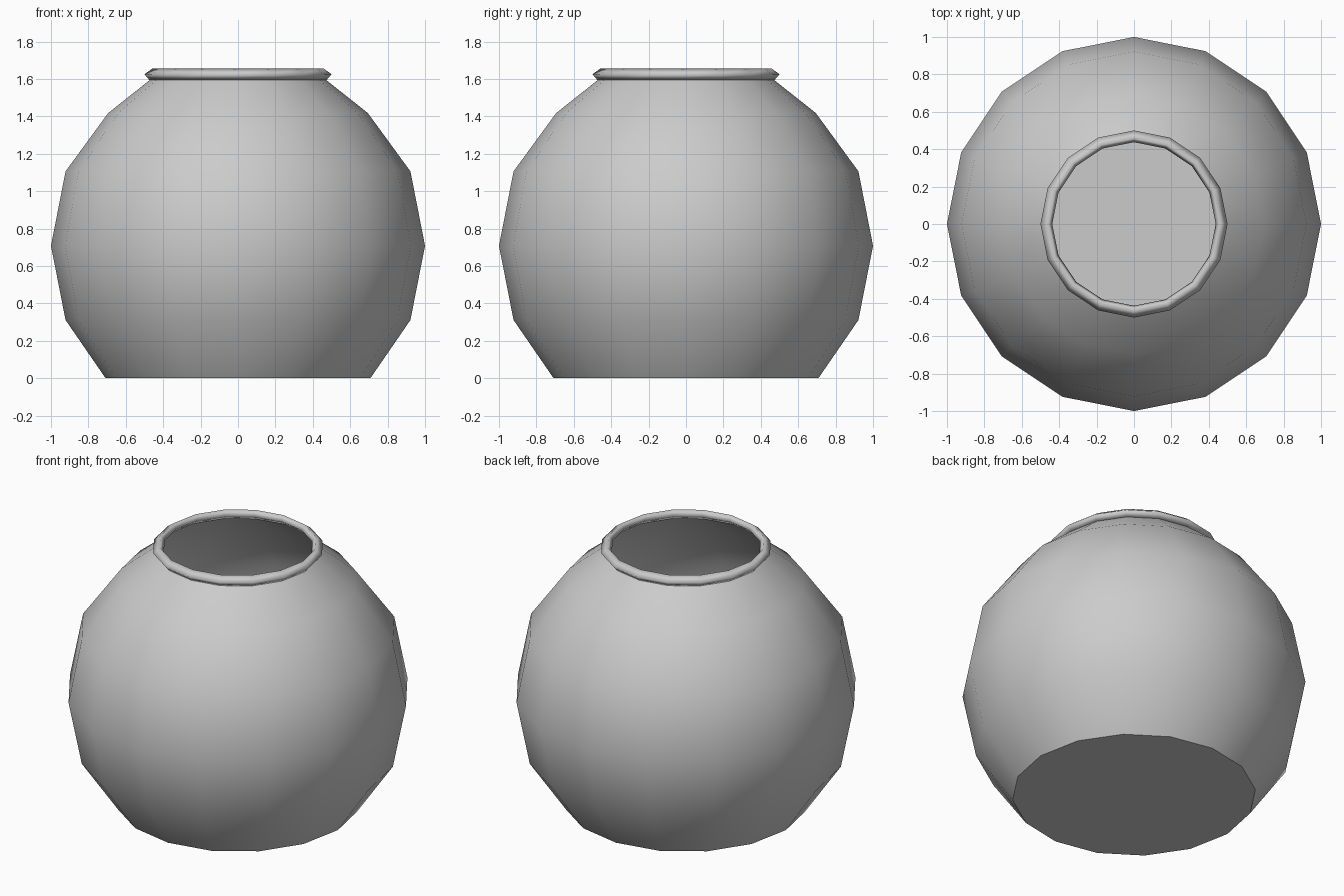
import bpy, bmesh, math

if "Cube" in bpy.data.objects:
    bpy.data.objects.remove(bpy.data.objects["Cube"])

SIDES = 16


def lathe(name, profile, closed=False, cap_bottom=False, angle=180):
    """Spin an (r, z) profile around z with SIDES facets."""
    bm = bmesh.new()
    rings = []
    for r, z in profile:
        rings.append([bm.verts.new((r * math.cos(2 * math.pi * i / SIDES),
                                    r * math.sin(2 * math.pi * i / SIDES), z))
                      for i in range(SIDES)])
    pairs = list(zip(rings, rings[1:]))
    if closed:
        pairs.append((rings[-1], rings[0]))
    for a, b in pairs:
        for i in range(SIDES):
            j = (i + 1) % SIDES
            bm.faces.new((a[i], a[j], b[j], b[i]))
    if cap_bottom:
        bm.faces.new(rings[0][::-1])
    me = bpy.data.meshes.new(name)
    bm.to_mesh(me)
    bm.free()
    ob = bpy.data.objects.new(name, me)
    bpy.context.collection.objects.link(ob)
    bpy.ops.object.select_all(action='DESELECT')
    ob.select_set(True)
    bpy.context.view_layer.objects.active = ob
    if angle >= 180:
        bpy.ops.object.shade_smooth()
    else:
        bpy.ops.object.shade_smooth_by_angle(angle=math.radians(angle))
    return ob


# Round bowl wall with a flat, closed base
lathe("bowl_body",
      [(0.708, 0.0), (0.922, 0.311), (1.0, 0.708),
       (0.922, 1.106), (0.694, 1.418), (0.472, 1.594)],
      cap_bottom=True, angle=40)

# Rolled lip around the opening
lathe("rim",
      [(0.472, 1.592), (0.50, 1.625), (0.458, 1.656), (0.437, 1.625)],
      closed=True)
